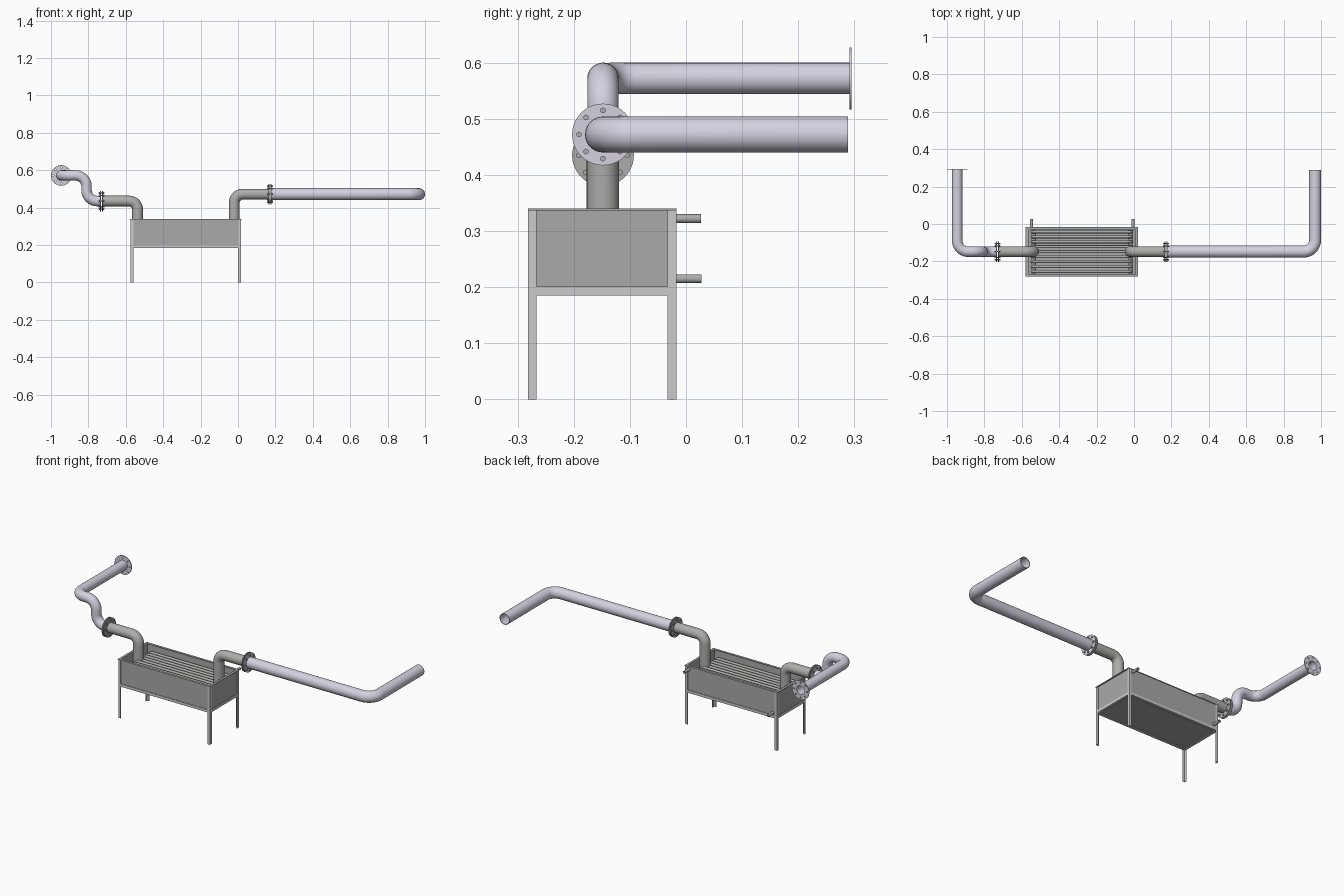
import bpy, bmesh, math
from mathutils import Vector, Matrix

if "Cube" in bpy.data.objects:
    bpy.data.objects.remove(bpy.data.objects["Cube"])


def material(name, c):
    m = bpy.data.materials.new(name)
    m.diffuse_color = (*c, 1)
    m.use_nodes = True
    m.node_tree.nodes["Principled BSDF"].inputs["Base Color"].default_value = m.diffuse_color
    return m


STEEL = material("steel", (0.40, 0.40, 0.40))
FRAME = material("frame_steel", (0.55, 0.55, 0.55))
CAST = material("cast_pipe", (0.42, 0.42, 0.41))
PIPE = material("pale_pipe", (0.66, 0.64, 0.74))


def finish(name, me, mat):
    me.materials.clear()
    me.materials.append(mat)
    me.shade_smooth()
    me.set_sharp_from_angle(angle=math.radians(35))
    ob = bpy.data.objects.new(name, me)
    bpy.context.collection.objects.link(ob)
    return ob


def from_bm(name, bm, mat):
    bmesh.ops.recalc_face_normals(bm, faces=bm.faces)
    me = bpy.data.meshes.new(name)
    bm.to_mesh(me)
    bm.free()
    return finish(name, me, mat)


def boxes(name, spans, mat):
    bm = bmesh.new()
    for lo, hi in spans:
        lo, hi = Vector(lo), Vector(hi)
        d = hi - lo
        bmesh.ops.create_cube(bm, size=1, matrix=Matrix.Translation((lo + hi) / 2) @ Matrix.Diagonal((*d, 1)))
    return from_bm(name, bm, mat)


def fillet(pts, r, closed=False, n=10):
    pts = [Vector(p) for p in pts]
    out = [] if closed else [pts[0]]
    k = len(pts)
    for i in range(0 if closed else 1, k if closed else k - 1):
        p = pts[i]
        a = (pts[i - 1] - p).normalized()
        b = (pts[(i + 1) % k] - p).normalized()
        c = p + (a + b) * r
        for j in range(n + 1):
            t = j / n * math.pi / 2
            out.append(c - b * r * math.cos(t) - a * r * math.sin(t))
    return out if closed else out + [pts[-1]]


def tube(name, path, r, mat, wall=0.003, sides=32, closed=False):
    """Sweep a hollow (open ended) or closed loop pipe along a path."""
    bm = bmesh.new()
    k = len(path)
    loops = {}
    radii = [r] if closed else [r, r - wall]
    u = None
    for i, p in enumerate(path):
        a = path[i - 1] if (i or closed) else p
        b = path[(i + 1) % k] if (i < k - 1 or closed) else p
        t = (b - a).normalized()
        if u is None:
            u = t.orthogonal()
        u = (u - t * u.dot(t)).normalized()
        v = t.cross(u)
        for q, rad in enumerate(radii):
            loops[q, i] = [bm.verts.new(p + rad * (u * math.cos(s) + v * math.sin(s)))
                           for s in (2 * math.pi * j / sides for j in range(sides))]

    def bridge(A, B):
        for j in range(sides):
            m = (j + 1) % sides
            bm.faces.new((A[j], A[m], B[m], B[j]))
    for q in range(len(radii)):
        for i in range(k if closed else k - 1):
            bridge(loops[q, i], loops[q, (i + 1) % k])
    if not closed:
        bridge(loops[0, 0], loops[1, 0])
        bridge(loops[0, k - 1], loops[1, k - 1])
    return from_bm(name, bm, mat)


def rod(bm, centre, axis, r, length, sides=16):
    m = Matrix.Translation(centre) @ Vector(axis).to_track_quat('Z', 'Y').to_matrix().to_4x4()
    bmesh.ops.create_cone(bm, cap_ends=True, segments=sides, radius1=r, radius2=r, depth=length, matrix=m)


def flange(name, centre, axis, bore, mat, R=0.055, half=0.0025):
    """Drilled ring from a filled 2D curve."""
    cu = bpy.data.curves.new(name, 'CURVE')
    cu.dimensions, cu.fill_mode, cu.extrude = '2D', 'BOTH', half
    holes = [(0.043 * math.cos(a), 0.043 * math.sin(a), 0.004, 12) for a in BOLT_ANGLES]
    for x, y, r, n in [(0, 0, R, 48), (0, 0, bore, 32)] + holes:
        s = cu.splines.new('POLY')
        s.points.add(n - 1)
        for j, p in enumerate(s.points):
            t = 2 * math.pi * j / n
            p.co = (x + r * math.cos(t), y + r * math.sin(t), 0, 1)
        s.use_cyclic_u = True
    tmp = bpy.data.objects.new(name + "_curve", cu)
    me = bpy.data.meshes.new_from_object(tmp)
    bpy.data.objects.remove(tmp)
    me.transform(Matrix.Translation(centre) @ Vector(axis).to_track_quat('Z', 'Y').to_matrix().to_4x4())
    return finish(name, me, mat)


BOLT_ANGLES = [i * math.pi / 4 for i in range(8)]
X0, X1, Y0, Y1 = -0.575, 0.017, -0.282, -0.017
ZB, ZT, PY = 0.19, 0.34, -0.148

# open tank: walls and floor
w = 0.003
a, b, c, d = X0 + w, X1 - w, Y0 + w, Y1 - w
boxes("tank_shell", [
    ((a, c, ZB), (b, d, ZB + w)),
    ((a, c, ZB), (b, c + w, ZT)), ((a, d - w, ZB), (b, d, ZT)),
    ((a, c, ZB), (a + w, d, ZT)), ((b - w, c, ZB), (b, d, ZT))], STEEL)


def ring(x0, x1, y0, y1, wd, z0, z1):
    return [((x0, y0, z0), (x1, y0 + wd, z1)), ((x0, y1 - wd, z0), (x1, y1, z1)),
            ((x0, y0, z0), (x0 + wd, y1, z1)), ((x1 - wd, y0, z0), (x1, y1, z1))]


# rim lip and lower angle-iron frame
boxes("tank_rim", ring(X0 - 0.004, X1 + 0.004, Y0, Y1, 0.014, ZT - w, ZT), STEEL)
boxes("lower_frame", ring(X0, X1, Y0, Y1, w, 0.185, 0.201)
      + ring(X0, X1, Y0, Y1, 0.016, 0.185, 0.188), FRAME)

# four angle-iron legs
for sx, x in (("left", X0), ("right", X1)):
    for sy, y in (("front", Y0), ("back", Y1)):
        ix, iy = (1 if x == X0 else -1), (1 if y == Y0 else -1)

        def span(dx, dy):
            p, q = sorted((x, x + ix * dx)), sorted((y, y + iy * dy))
            return (p[0], q[0], 0), (p[1], q[1], ZT - w)
        boxes(f"{sy}_{sx}_leg", [span(0.016, w), span(w, 0.016)], FRAME)

# exchanger tube loops and end headers
LX, RX = -0.537, -0.02
for i in range(9):
    y = -0.254 + i * 0.0265
    loop = [(LX - 0.008, y, 0.225), (RX + 0.008, y, 0.225), (RX + 0.008, y, 0.30), (LX - 0.008, y, 0.30)]
    tube(f"exchanger_tube_{i + 1}", fillet(loop, 0.025, True, 8), 0.008, CAST, sides=14, closed=True)
for name, x in (("left_header", LX), ("right_header", RX)):
    bm = bmesh.new()
    rod(bm, (x, PY, 0.2625), (0, 1, 0), 0.012, 0.235, 20)
    from_bm(name, bm, CAST)

# water nozzles on the back wall
tube("drain_nozzle", [Vector((-0.548, Y1 - 0.008, 0.215)), Vector((-0.548, 0.028, 0.215))], 0.008, CAST, 0.002, 20)
tube("fill_nozzle", [Vector((-0.006, Y1 - 0.008, 0.322)), Vector((-0.006, 0.027, 0.322))], 0.008, CAST, 0.002, 20)

# elbows rising out of the tank
LZ, RZ, UZ = 0.435, 0.472, 0.572
LF, RF = -0.73, 0.171
tube("left_elbow", fillet([(LX, PY, 0.21), (LX, PY, LZ), (LF + 0.004, PY, LZ)], 0.045), 0.029, CAST)
tube("right_elbow", fillet([(RX, PY, 0.21), (RX, PY, RZ), (RF - 0.004, PY, RZ)], 0.045), 0.029, CAST)

# long outer pipes
tube("left_pipe", fillet([(LF - 0.004, PY, LZ), (-0.81, PY, LZ), (-0.81, PY, UZ), (-0.945, PY, UZ),
                          (-0.945, 0.293, UZ)], 0.058), 0.028, PIPE)
tube("right_pipe", fillet([(RF + 0.004, PY, RZ), (0.968, PY, RZ), (0.968, 0.289, RZ)], 0.062), 0.032, PIPE)

# flange pairs with bolts and nuts, plus the free end flange
for side, x, z, sgn in (("left", LF, LZ, 1), ("right", RF, RZ, -1)):
    flange(f"{side}_inner_flange", (x + sgn * 0.0055, PY, z), (1, 0, 0), 0.0265, CAST)
    flange(f"{side}_outer_flange", (x - sgn * 0.0055, PY, z), (1, 0, 0), 0.0265, PIPE)
    bm = bmesh.new()
    for t in BOLT_ANGLES:
        y, zz = PY + 0.043 * math.cos(t), z + 0.043 * math.sin(t)
        rod(bm, (x, y, zz), (1, 0, 0), 0.003, 0.030, 10)
        for s in (-1, 1):
            rod(bm, (x + s * 0.0105, y, zz), (1, 0, 0), 0.0052, 0.005, 6)
    from_bm(f"{side}_flange_bolts", bm, STEEL)
flange("end_flange", (-0.945, 0.293, UZ), (0, 1, 0), 0.0255, PIPE, half=0.002)
